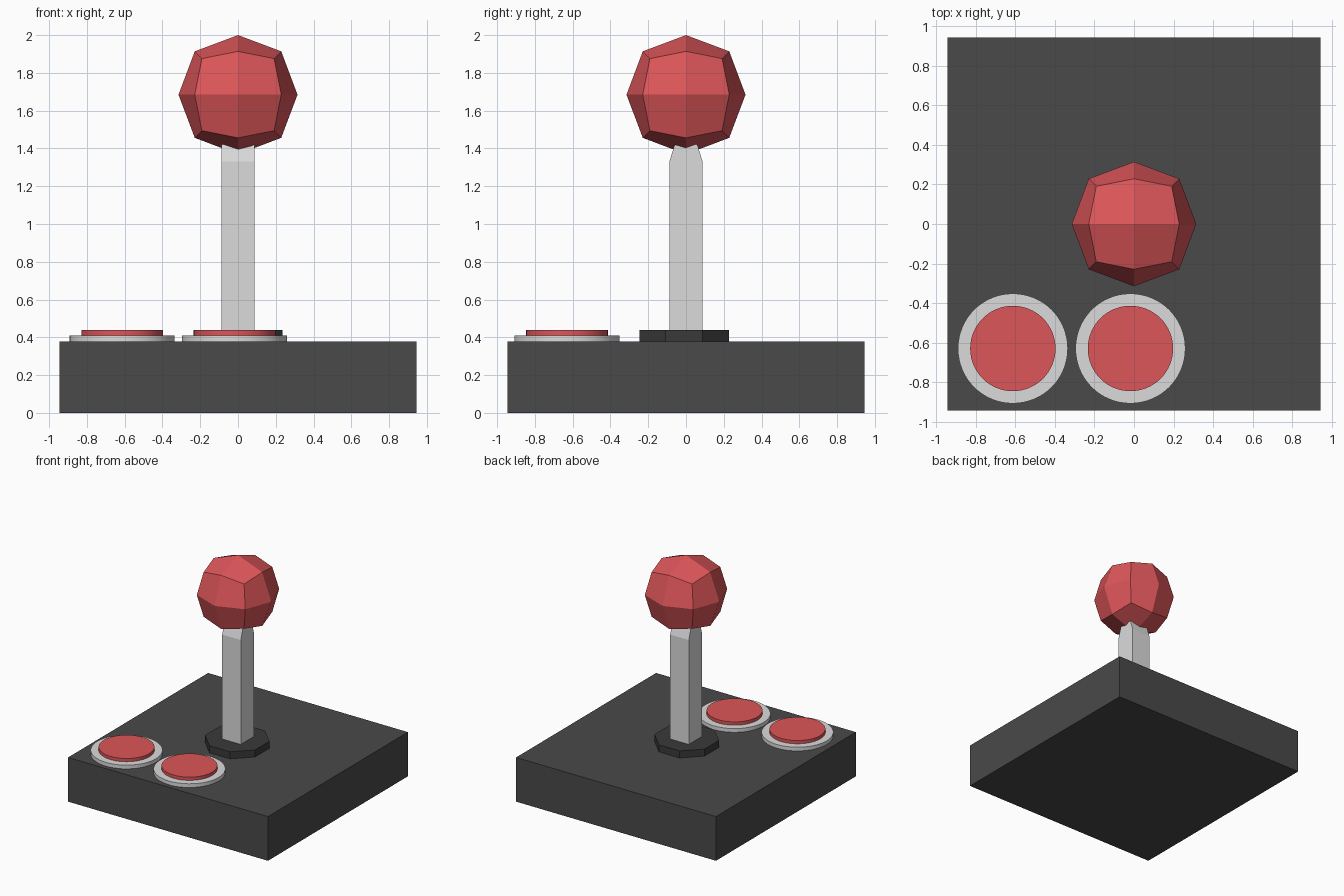
import bpy, bmesh, math
from mathutils import Vector

if "Cube" in bpy.data.objects:
    bpy.data.objects.remove(bpy.data.objects["Cube"])


def material(name, rgb):
    m = bpy.data.materials.new(name)
    m.diffuse_color = (*rgb, 1)
    m.use_nodes = True
    m.node_tree.nodes["Principled BSDF"].inputs["Base Color"].default_value = m.diffuse_color
    return m


RED = material("red", (0.72, 0.092, 0.1))
GREY = material("light grey", (0.71, 0.71, 0.71))
DARK = material("charcoal", (0.067, 0.067, 0.067))
BLACK = material("dark charcoal", (0.042, 0.042, 0.042))


def finish(bm, name, mat):
    bmesh.ops.recalc_face_normals(bm, faces=bm.faces)
    mesh = bpy.data.meshes.new(name)
    bm.to_mesh(mesh)
    bm.free()
    ob = bpy.data.objects.new(name, mesh)
    bpy.context.collection.objects.link(ob)
    mesh.materials.append(mat)
    return ob


def box(name, mat, sx, sy, z0, z1):
    bm = bmesh.new()
    bmesh.ops.create_cube(bm, size=1)
    for v in bm.verts:
        v.co = Vector((v.co.x * sx, v.co.y * sy, z1 if v.co.z > 0 else z0))
    return finish(bm, name, mat)


def disc(name, mat, x, y, r, z0, z1, sides, smooth=True):
    bpy.ops.mesh.primitive_cylinder_add(
        vertices=sides, radius=r, depth=z1 - z0, location=(x, y, (z0 + z1) / 2))
    ob = bpy.context.object
    ob.name = name
    ob.data.materials.append(mat)
    if smooth:
        bpy.ops.object.shade_smooth_by_angle()
    return ob


# Base box
box("base", DARK, 1.89, 1.89, 0, 0.378)

# Octagonal collar, flat sides facing the axes
collar = disc("stick_collar", BLACK, 0, -0.01, 0.256, 0.37, 0.438, 8, False)
collar.rotation_euler.z = math.radians(22.5)

# Square stick, pinched front to back just under the ball
bm = bmesh.new()
rings = []
for z, hy in ((0.40, 0.088), (1.33, 0.088), (1.42, 0.06)):
    rings.append([bm.verts.new((sx * 0.088, sy * hy, z))
                  for sx, sy in ((-1, -1), (1, -1), (1, 1), (-1, 1))])
for low, high in zip(rings, rings[1:]):
    for i in range(4):
        j = (i + 1) % 4
        bm.faces.new((low[i], low[j], high[j], high[i]))
bm.faces.new(rings[0][::-1])
bm.faces.new(rings[-1])
finish(bm, "stick", GREY)

# Ball: cube with 2 x 2 faces per side, rounded by point type
bm = bmesh.new()
bmesh.ops.create_cube(bm, size=2)
bmesh.ops.subdivide_edges(bm, edges=bm.edges[:], cuts=1, use_grid_fill=True)
reach = {1: 0.315, 2: 0.229, 3: 0.191}
for v in bm.verts:
    signs = Vector([round(c) for c in v.co])
    v.co = signs * reach[sum(1 for c in signs if c)] + Vector((0, 0, 1.685))
finish(bm, "ball_grip", RED)

# Two push buttons with surrounding rings
for side, x in (("left", -0.613), ("right", -0.018)):
    disc(side + "_button_ring", GREY, x, -0.63, 0.278, 0.37, 0.41, 64)
    disc(side + "_button_cap", RED, x, -0.63, 0.216, 0.40, 0.438, 64)
